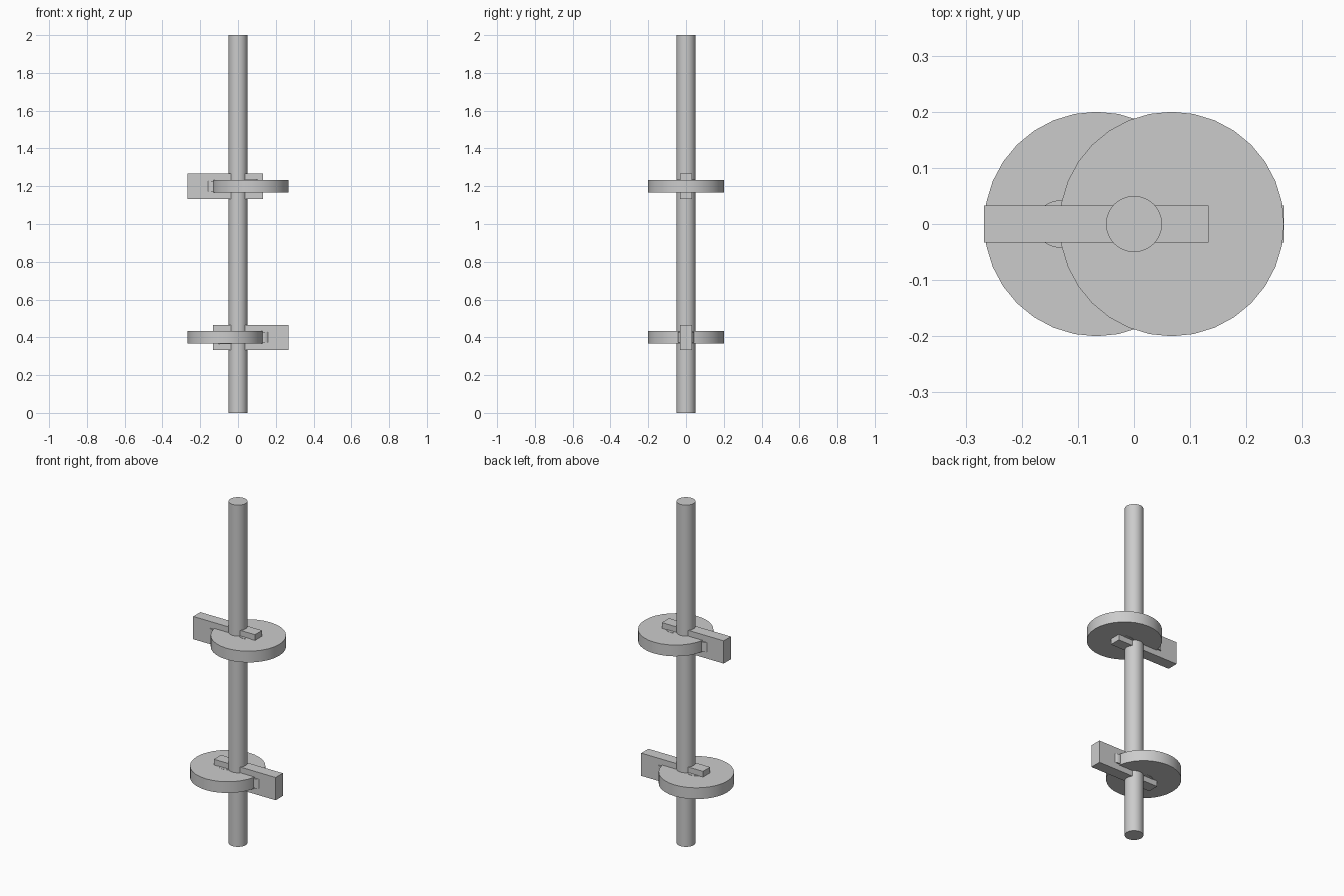
import bpy
import math

cube = bpy.data.objects.get("Cube")
if cube:
    bpy.data.objects.remove(cube, do_unlink=True)

grey = bpy.data.materials.new("plain grey")
grey.use_nodes = True
COLOUR = (0.6, 0.6, 0.6, 1)
grey.diffuse_color = COLOUR
grey.node_tree.nodes["Principled BSDF"].inputs["Base Color"].default_value = COLOUR


def cylinder(name, x, z, radius, height):
    bpy.ops.mesh.primitive_cylinder_add(vertices=32, radius=radius, depth=height,
                                        location=(x, 0, z))
    obj = bpy.context.object
    obj.name = name
    obj.data.materials.append(grey)
    bpy.ops.object.shade_smooth_by_angle(angle=math.radians(30))
    return obj


def block(name, x, z, size):
    bpy.ops.mesh.primitive_cube_add(size=1, location=(x, 0, z))
    obj = bpy.context.object
    obj.name = name
    obj.scale = size
    bpy.ops.object.transform_apply(location=False, rotation=False, scale=True)
    obj.data.materials.append(grey)
    return obj


# Upright shaft
cylinder("shaft", 0, 1, 0.05, 2)

# Two eccentric discs with their crossing bars, facing opposite ways
for label, z, side in (("lower", 0.4, -1), ("upper", 1.2, 1)):
    cylinder(label + "_disc", side * 0.067, z, 0.2, 0.066)
    cylinder(label + "_hub", side * 0.067, z, 0.05, 0.069)
    block(label + "_bar", -side * 0.067, z, (0.4, 0.066, 0.133))
    # Small pin through the bar at the rim of the disc
    cylinder(label + "_pin", -side * 0.133, z, 0.042, 0.055)
